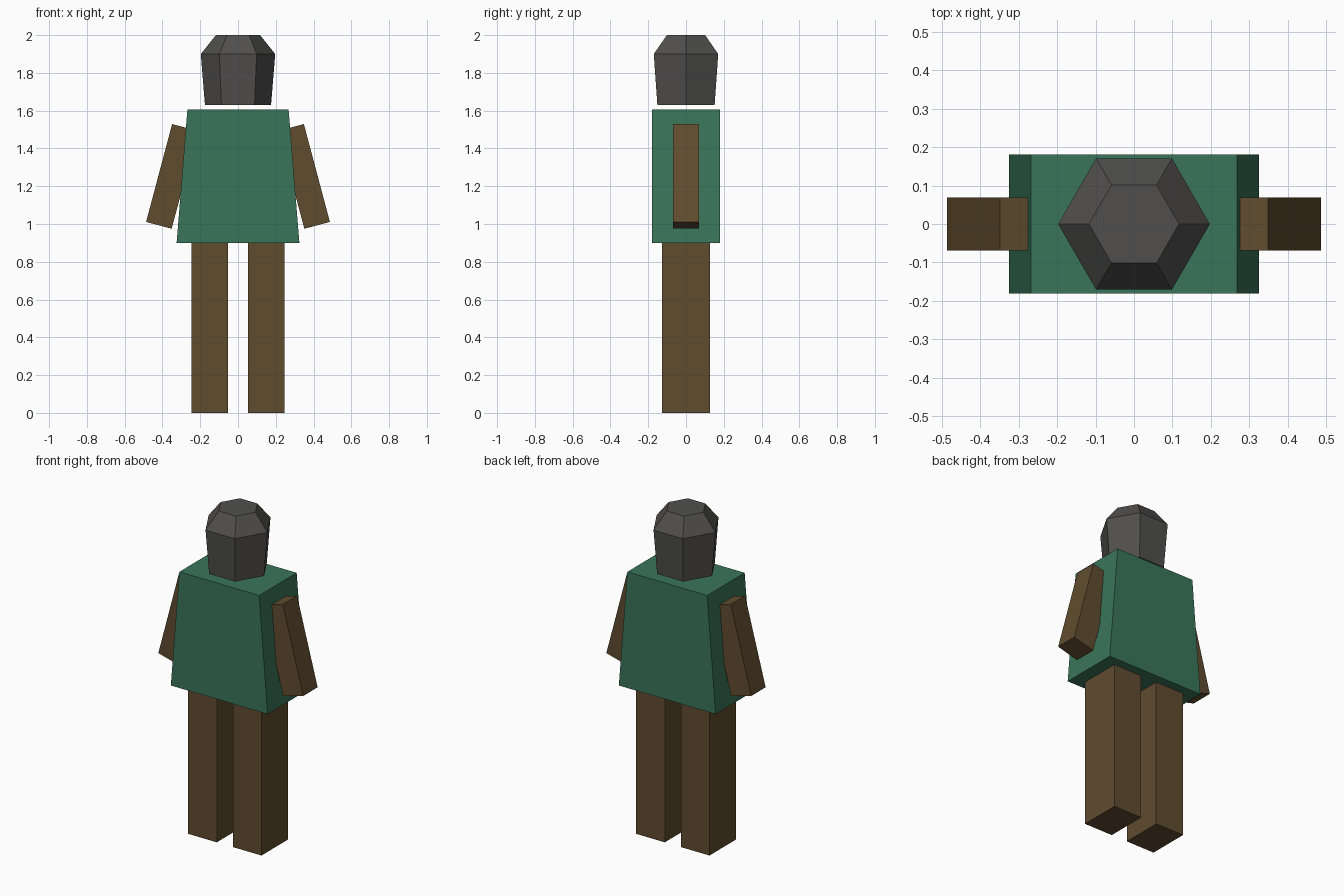
import bpy, bmesh
from math import cos, sin, pi
from mathutils import Matrix

if "Cube" in bpy.data.objects:
    bpy.data.objects.remove(bpy.data.objects["Cube"])


def material(name, rgb):
    m = bpy.data.materials.new(name)
    m.diffuse_color = (*rgb, 1)
    m.use_nodes = True
    m.node_tree.nodes["Principled BSDF"].inputs["Base Color"].default_value = m.diffuse_color
    return m


GREEN = material("green_cloth", (0.042, 0.178, 0.102))
BROWN = material("brown_cloth", (0.117, 0.072, 0.028))
DARK = material("dark_grey", (0.08, 0.078, 0.075))


def loft(name, rings, mat):
    """Closed flat-faced solid through equal-sized rings, bottom to top."""
    bm = bmesh.new()
    loops = [[bm.verts.new(p) for p in ring] for ring in rings]
    n = len(loops[0])
    for a, b in zip(loops, loops[1:]):
        for i in range(n):
            j = (i + 1) % n
            bm.faces.new((a[i], a[j], b[j], b[i]))
    bm.faces.new(loops[0][::-1])
    bm.faces.new(loops[-1])
    bmesh.ops.recalc_face_normals(bm, faces=bm.faces)
    me = bpy.data.meshes.new(name)
    bm.to_mesh(me)
    bm.free()
    me.materials.append(mat)
    ob = bpy.data.objects.new(name, me)
    bpy.context.collection.objects.link(ob)
    return ob


def rect(hx, hy, z):
    return [(-hx, -hy, z), (hx, -hy, z), (hx, hy, z), (-hx, hy, z)]


def hexagon(r, z):
    return [(r * cos(i * pi / 3), r * sin(i * pi / 3), z) for i in range(6)]


# Tapered torso
loft("torso", [rect(0.325, 0.18, 0.9), rect(0.268, 0.18, 1.605)], GREEN)

# Six-sided head, floating just above the torso
loft("head", [hexagon(0.175, 1.63), hexagon(0.197, 1.9), hexagon(0.117, 2.0)], DARK)

for side, s in (("left", -1), ("right", 1)):
    # Straight leg
    leg = loft(side + "_leg", [rect(0.096, 0.126, 0), rect(0.096, 0.126, 0.9)], BROWN)
    leg.location.x = s * 0.15
    # Arm splayed outward, its shoulder sunk into the torso
    arm = loft(side + "_arm", [rect(0.07, 0.069, -0.268), rect(0.07, 0.069, 0.268)], BROWN)
    arm.matrix_world = Matrix.Translation((s * 0.35, 0, 1.252)) @ Matrix.Rotation(-s * 0.26, 4, "Y")
